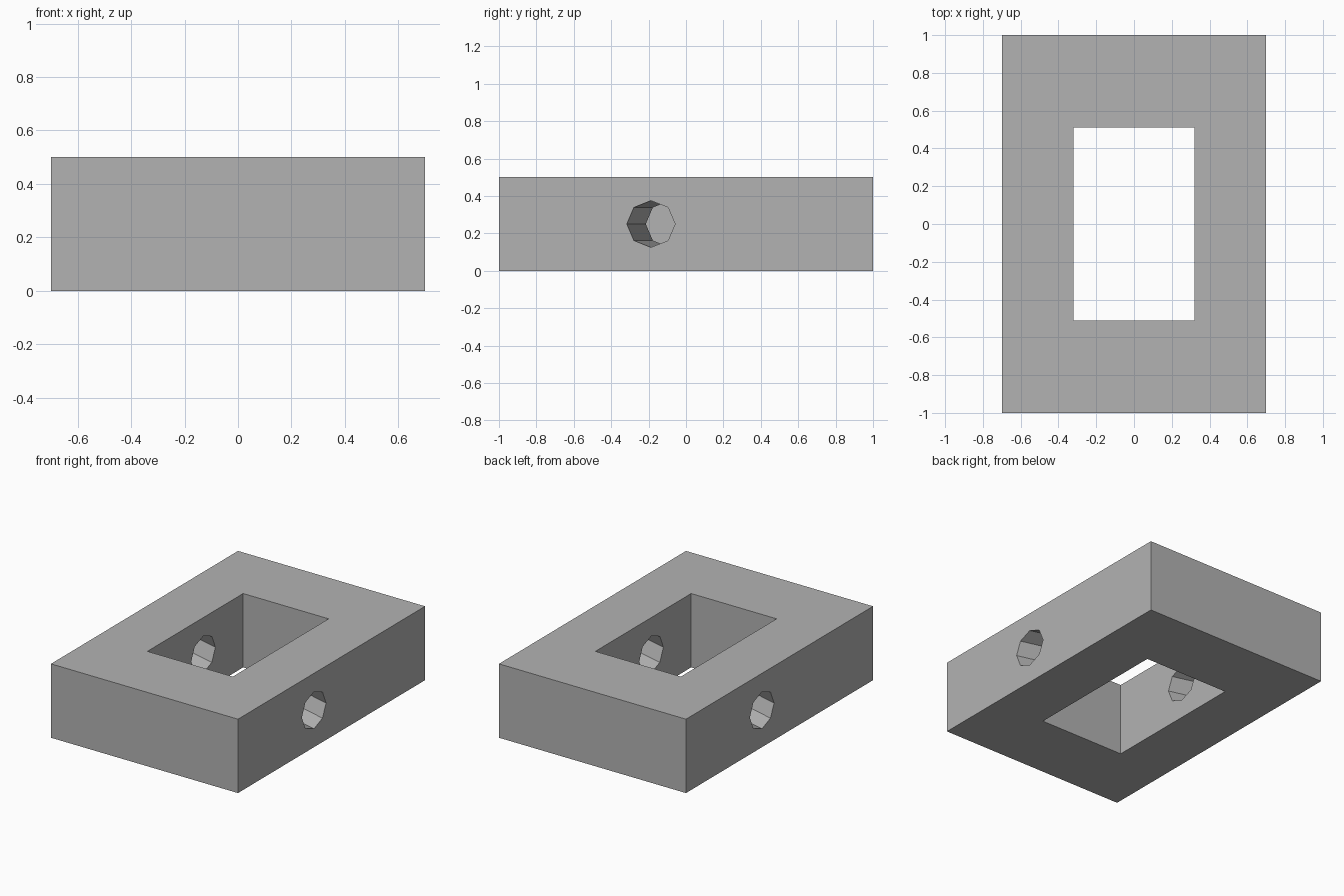
import bpy
from math import radians

if "Cube" in bpy.data.objects:
    bpy.data.objects.remove(bpy.data.objects["Cube"], do_unlink=True)

WIDTH, LENGTH, HEIGHT = 1.4, 2.0, 0.5
MIDDLE = (0, 0, HEIGHT / 2)

grey = bpy.data.materials.new("plain grey")
grey.use_nodes = True
colour = (0.45, 0.45, 0.45, 1)
grey.diffuse_color = colour
grey.node_tree.nodes["Principled BSDF"].inputs["Base Color"].default_value = colour


def box(name, size):
    bpy.ops.mesh.primitive_cube_add(size=1, location=MIDDLE)
    obj = bpy.context.object
    obj.name = name
    obj.scale = size
    bpy.ops.object.transform_apply(location=False, rotation=False, scale=True)
    obj.data.materials.append(grey)
    return obj


def cut(target, cutter):
    mod = target.modifiers.new(cutter.name, 'BOOLEAN')
    mod.operation = 'DIFFERENCE'
    mod.solver = 'EXACT'
    mod.object = cutter
    bpy.context.view_layer.objects.active = target
    bpy.ops.object.modifier_apply(modifier=mod.name)
    bpy.data.objects.remove(cutter, do_unlink=True)


# Solid block
block = box("block", (WIDTH, LENGTH, HEIGHT))

# Rectangular opening from top to bottom
cut(block, box("opening_cutter", (0.64, 1.024, HEIGHT * 2)))

# Eight-sided cross hole through both long walls, slightly turned about its axis
bpy.ops.mesh.primitive_cylinder_add(vertices=8, radius=0.125, depth=WIDTH * 2, location=MIDDLE)
bore = bpy.context.object
bore.name = "cross_hole_cutter"
bore.data.materials.append(grey)
bore.rotation_euler = (radians(15), radians(90), 0)
bpy.context.view_layer.update()
cut(block, bore)
